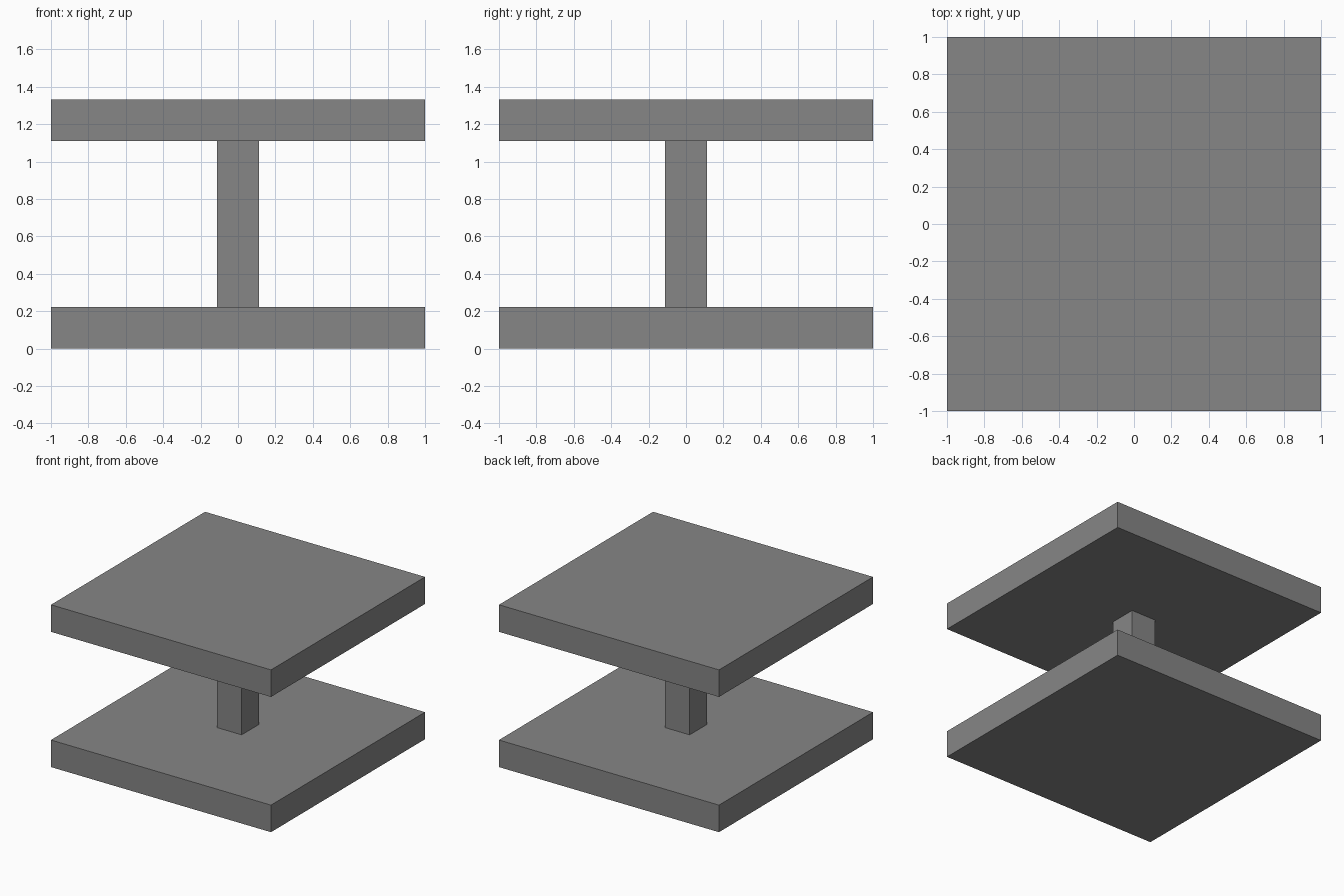
import bpy

# Remove the default object
cube = bpy.data.objects.get("Cube")
if cube:
    bpy.data.objects.remove(cube, do_unlink=True)

# Single flat grey
grey = bpy.data.materials.new("mid_grey")
grey.use_nodes = True
colour = (0.24, 0.24, 0.24, 1)
grey.diffuse_color = colour
grey.node_tree.nodes["Principled BSDF"].inputs["Base Color"].default_value = colour


def block(name, width, bottom, top):
    """Square block centred on the vertical axis."""
    bpy.ops.mesh.primitive_cube_add(size=1, location=(0, 0, (bottom + top) / 2))
    obj = bpy.context.object
    obj.name = name
    obj.scale = (width, width, top - bottom)
    bpy.ops.object.transform_apply(location=False, rotation=False, scale=True)
    obj.data.materials.append(grey)
    return obj


# Proportions: nine thicknesses wide, six tall
thickness = 2 / 9
height = 6 * thickness

block("base_slab", 2, 0, thickness)
block("column", thickness, thickness, height - thickness)
block("top_slab", 2, height - thickness, height)
